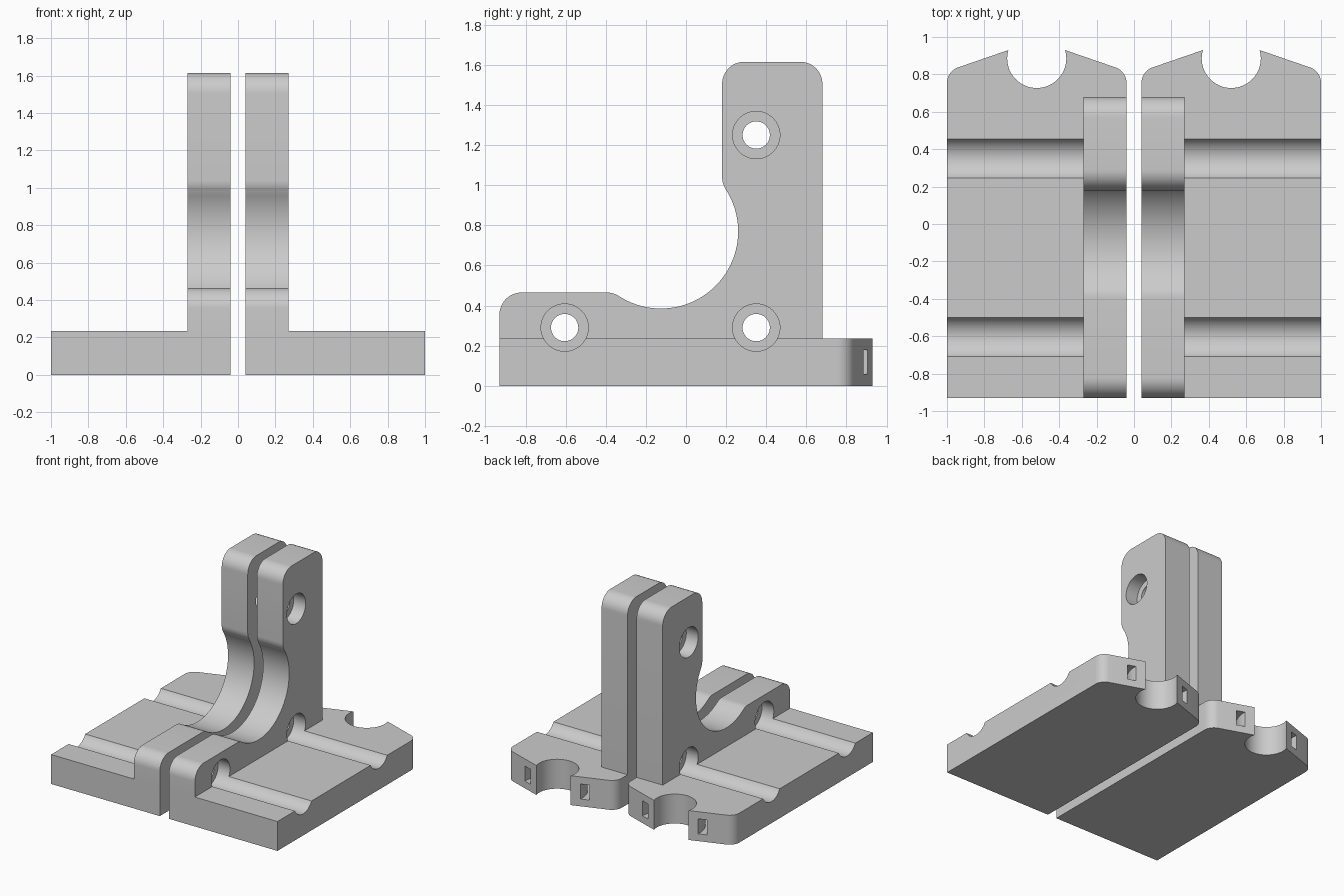
import bpy, bmesh, math
from math import cos, sin, radians
from mathutils import Vector

cube = bpy.data.objects.get("Cube")
if cube:
    bpy.data.objects.remove(cube, do_unlink=True)

grey = bpy.data.materials.new("light grey")
grey.use_nodes = True
colour = (0.6, 0.6, 0.6, 1)
grey.diffuse_color = colour
grey.node_tree.nodes["Principled BSDF"].inputs["Base Color"].default_value = colour


def arc(cx, cy, r, start, end, n=12):
    """Points on an arc, angles in degrees."""
    steps = [radians(start + (end - start) * i / n) for i in range(n + 1)]
    return [(cx + r * cos(a), cy + r * sin(a)) for a in steps]


def prism(name, outline, axis, low, high):
    """Extrude a flat outline along x (outline in y, z) or z (outline in x, y)."""
    bm = bmesh.new()
    place = (lambda p: (low, *p)) if axis == "x" else (lambda p: (*p, low))
    face = bm.faces.new([bm.verts.new(place(p)) for p in outline])
    made = bmesh.ops.extrude_face_region(bm, geom=[face])["geom"]
    move = Vector((high - low, 0, 0)) if axis == "x" else Vector((0, 0, high - low))
    bmesh.ops.translate(bm, vec=move, verts=[v for v in made if isinstance(v, bmesh.types.BMVert)])
    bmesh.ops.recalc_face_normals(bm, faces=bm.faces)
    mesh = bpy.data.meshes.new(name)
    bm.to_mesh(mesh)
    bm.free()
    mesh.materials.append(grey)
    obj = bpy.data.objects.new(name, mesh)
    bpy.context.collection.objects.link(obj)
    return obj


def disc(name, axis, centre, r, low, high):
    return prism(name, arc(*centre, r, 0, 360, 64)[:-1], axis, low, high)


def apply_modifier(obj, kind, **settings):
    mod = obj.modifiers.new(kind.title(), kind)
    for key, value in settings.items():
        setattr(mod, key, value)
    bpy.context.view_layer.objects.active = obj
    bpy.ops.object.modifier_apply(modifier=mod.name)


def combine(obj, other, operation):
    apply_modifier(obj, "BOOLEAN", object=other, operation=operation, solver="EXACT")
    bpy.data.objects.remove(other, do_unlink=True)


INNER, WALL, OUTER = 0.04, 0.27, 1.0
MIDDLE = (INNER + OUTER) / 2

# L-shaped upright with a round hollow between its arms
R = 0.11
side = [(-0.93, 0)]
side += arc(-0.82, 0.355, R, 180, 90)
side += arc(-0.395, 0.355, R, 90, 57, 6)
side += arc(-0.125, 0.77, 0.385, -123, 33, 40)
side += arc(0.29, 1.04, R, 213, 180, 6)
side += arc(0.29, 1.505, R, 180, 90)
side += arc(0.57, 1.505, R, 90, 0)
side += [(0.68, 0)]
bracket = prism("bracket_pair", side, "x", INNER, WALL)

# Base plate with a shallow gabled back edge and rounded back corners
slope = 19
corner = 0.088
right = arc(OUTER - corner, 0.754, corner, 0, 90 - slope)
left = [(2 * MIDDLE - x, y) for x, y in reversed(right)]
peak_y = right[-1][1] + (right[-1][0] - MIDDLE) * math.tan(radians(slope))
outline = [(OUTER, -0.93), *right, (MIDDLE, peak_y), *left, (INNER, -0.93)]
plate = prism("base_plate", outline, "z", 0, 0.235)
combine(bracket, plate, "UNION")

# Bolt holes, with counterbores that run on as grooves over the plate
for centre in ((-0.605, 0.29), (0.35, 0.29), (0.35, 1.25)):
    combine(bracket, disc("counterbore", "x", centre, 0.118, 0.165, 1.1), "DIFFERENCE")
    combine(bracket, disc("bolt_hole", "x", centre, 0.068, -0.1, 0.2), "DIFFERENCE")

# Curved tie slot around the rod notch, then the notch itself
rod = (MIDDLE, 0.885)
slot = disc("tie_slot", "z", rod, 0.285, 0.058, 0.178)
combine(slot, disc("slot_core", "z", rod, 0.222, 0, 0.3), "DIFFERENCE")
combine(bracket, slot, "DIFFERENCE")
combine(bracket, disc("rod_notch", "z", rod, 0.158, -0.1, 0.4), "DIFFERENCE")

# Mirror to the other half
apply_modifier(bracket, "MIRROR", use_clip=False, use_mirror_merge=False)
bpy.ops.object.select_all(action="DESELECT")
bracket.select_set(True)
bpy.context.view_layer.objects.active = bracket
bpy.ops.object.shade_smooth_by_angle(angle=radians(30))
